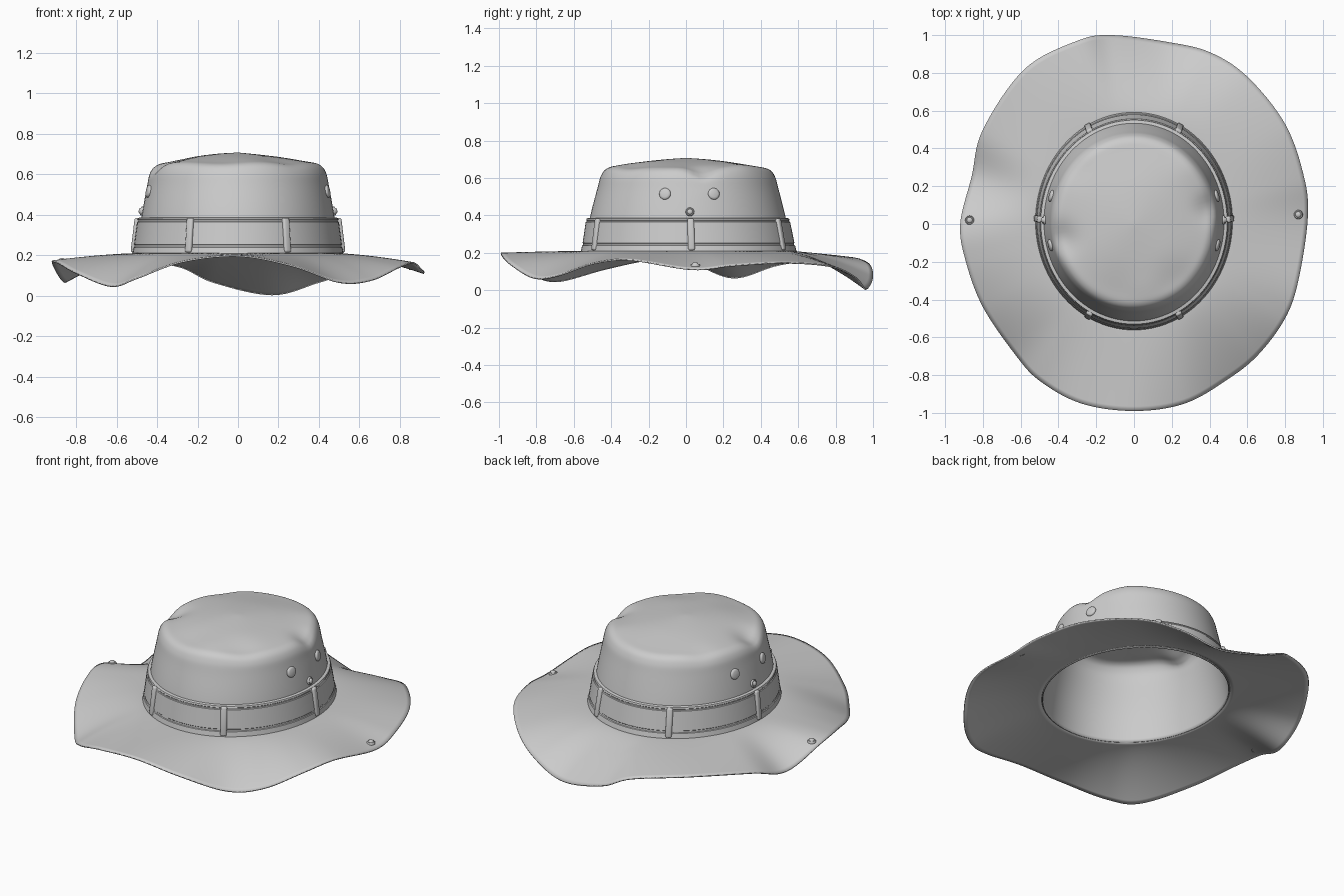
import bpy, bmesh, math
from mathutils import Vector, Matrix

if "Cube" in bpy.data.objects:
    bpy.data.objects.remove(bpy.data.objects["Cube"])

fabric = bpy.data.materials.new("grey fabric")
fabric.use_nodes = True
GREY = (0.6, 0.6, 0.6, 1)
fabric.diffuse_color = GREY
fabric.node_tree.nodes["Principled BSDF"].inputs["Base Color"].default_value = GREY


def finish(name, bm, thickness=0, angle=40):
    """Turn a bmesh into a smooth shaded object, with optional cloth thickness."""
    bmesh.ops.recalc_face_normals(bm, faces=bm.faces)
    mesh = bpy.data.meshes.new(name)
    bm.to_mesh(mesh)
    bm.free()
    obj = bpy.data.objects.new(name, mesh)
    bpy.context.collection.objects.link(obj)
    mesh.materials.append(fabric)
    if thickness:
        mod = obj.modifiers.new("thickness", "SOLIDIFY")
        mod.thickness = thickness
    bpy.ops.object.select_all(action="DESELECT")
    obj.select_set(True)
    bpy.context.view_layer.objects.active = obj
    bpy.ops.object.shade_smooth_by_angle(angle=math.radians(angle))
    return obj


def spline(points, steps, closed):
    """Catmull-Rom curve through tuples of any length."""
    n, out = len(points), []
    pick = (lambda i: points[i % n]) if closed else (lambda i: points[min(max(i, 0), n - 1)])
    for i in range(n if closed else n - 1):
        quad = [pick(i + k) for k in (-1, 0, 1, 2)]
        for s in range(steps):
            t = s / steps
            out.append(tuple(
                0.5 * (2 * b + (c - a) * t + (2 * a - 5 * b + 4 * c - d) * t ** 2
                       + (3 * b - a - 3 * c + d) * t ** 3)
                for a, b, c, d in zip(*quad)))
    if not closed:
        out.append(points[-1])
    return out


def loft(rings, wrap=False, cap=False):
    """Bridge equal closed rings of points with quads."""
    bm = bmesh.new()
    rows = [[bm.verts.new(p) for p in ring] for ring in rings]
    n = len(rows[0])
    pairs = list(zip(rows, rows[1:])) + ([(rows[-1], rows[0])] if wrap else [])
    for lower, upper in pairs:
        for i in range(n):
            j = (i + 1) % n
            bm.faces.new((lower[i], lower[j], upper[j], upper[i]))
    if cap:
        bm.faces.new(rows[-1])
    return bm


# Wavy brim: edge outline swept in to the oval head opening
OPEN_X, OPEN_Y, OPEN_Z, MID_Y = 0.50, 0.56, 0.21, 0.015
edge = [(0, -0.99, 0.2), (0.27, -0.95, 0.15), (0.5, -0.82, 0.07), (0.66, -0.69, 0.08),
        (0.8, -0.5, 0.145), (0.87, -0.3, 0.165), (0.92, 0.03, 0.115), (0.9, 0.25, 0.135),
        (0.8, 0.53, 0.15), (0.6, 0.78, 0.13), (0.4, 0.91, 0.07), (0.17, 0.965, 0.008),
        (-0.12, 1.0, 0.07), (-0.3, 0.97, 0.15), (-0.58, 0.82, 0.18), (-0.8, 0.5, 0.14),
        (-0.86, 0.25, 0.07), (-0.92, 0, 0.165), (-0.89, -0.2, 0.165), (-0.8, -0.44, 0.115),
        (-0.63, -0.69, 0.05), (-0.5, -0.83, 0.09), (-0.28, -0.95, 0.17)]
outline = spline(edge, 8, True)


def brim_ring(t):
    ring = []
    for x, y, z in outline:
        a = math.atan2((y - MID_Y) / OPEN_Y, x / OPEN_X)
        ix, iy = OPEN_X * math.cos(a), MID_Y + OPEN_Y * math.sin(a)
        ring.append(Vector((ix + (x - ix) * t, iy + (y - iy) * t,
                            OPEN_Z + (z - OPEN_Z) * t ** 1.5)))
    return ring


brim_rings = [brim_ring(i / 18) for i in range(19)]
finish("brim", loft(brim_rings), 0.008, 60)

# Crown: stacked ovals (half width, half depth, centre y, height) with soft dents on top
profile = [(0.5, 0.555, 0.015, 0.2), (0.478, 0.525, 0.01, 0.38), (0.45, 0.485, 0.01, 0.54),
           (0.435, 0.465, 0.01, 0.61), (0.405, 0.435, 0.01, 0.648), (0.35, 0.37, 0.01, 0.664),
           (0.2, 0.21, 0.0, 0.69), (0.01, 0.01, 0.0, 0.702)]
dents = [(0.41, 0.09, 0.07, 0.035), (-0.39, -0.08, 0.08, 0.035), (-0.32, 0.3, 0.09, 0.012),
         (0.25, -0.3, 0.1, 0.012), (0.05, -0.36, 0.1, -0.008), (0.3, 0.3, 0.1, -0.01)]
SEG = 96


def crown_point(rx, ry, cy, z, a):
    x, y = rx * math.cos(a), cy + ry * math.sin(a)
    soft = min(max((z - 0.52) / 0.12, 0), 1)
    for dx, dy, r, depth in dents:
        z -= soft * depth * math.exp(-((x - dx) ** 2 + (y - dy) ** 2) / r ** 2)
    z += soft * 0.005 * math.sin(11 * x + 2) * math.cos(9 * y)
    return x, y, z


angles = [2 * math.pi * i / SEG for i in range(SEG)]
finish("crown", loft([[crown_point(*p, a) for a in angles] for p in spline(profile, 6, False)],
                     cap=True), 0.006, 60)


def wall(a, z, out=0):
    """Point on the crown side, its outward direction and its slope frame."""
    for low, high in zip(profile, profile[1:]):
        if z <= high[3]:
            break
    t = (z - low[3]) / (high[3] - low[3])
    rx, ry, cy = (l + (h - l) * t for l, h in zip(low[:3], high[:3]))
    n = Vector((math.cos(a) / rx, math.sin(a) / ry, 0)).normalized()
    return Vector((rx * math.cos(a), cy + ry * math.sin(a), z)) + n * out, n


# Band with raised stitched hems (height, outward offset)
band = [(0.205, 0.0), (0.21, 0.023), (0.238, 0.021), (0.241, 0.017), (0.25, 0.017),
        (0.253, 0.02), (0.364, 0.019), (0.367, 0.015), (0.373, 0.015), (0.376, 0.018),
        (0.384, 0.016), (0.387, 0.0)]
finish("band", loft([[wall(a, z, out)[0] for a in angles] for z, out in band], wrap=True), 0, 35)


def frame(origin, normal, up):
    side = up.cross(normal).normalized()
    up = normal.cross(side)
    return Matrix.Translation(origin) @ Matrix((side, up, normal)).transposed().to_4x4()


def wall_frame(a, z, out=0):
    p, n = wall(a, z, out)
    up = (wall(a, z + 0.02)[0] - wall(a, z - 0.02)[0]).normalized()
    normal = (n - up * n.dot(up)).normalized()
    return frame(p, normal, up)


def at_angle(x, y):
    return math.atan2((y - MID_Y) / OPEN_Y, x / OPEN_X)


# Six belt loops over the band
for i, (x, y) in enumerate([(0.5, 0.03), (0.235, 0.51), (0.235, -0.48)]):
    for side, label in ((1, "left"), (-1, "right")):
        bm = bmesh.new()
        bmesh.ops.create_cube(bm, size=1)
        bmesh.ops.scale(bm, vec=(0.036, 0.172, 0.032), verts=bm.verts)
        bmesh.ops.bevel(bm, geom=bm.edges[:], offset=0.01, segments=3, affect="EDGES", profile=0.5)
        bm.transform(wall_frame(at_angle(side * x, y), 0.298, 0.017))
        finish(f"belt_loop_{label}_{i + 1}", bm)


def stud(name, matrix, radius, rim=False):
    """Low domed disc, optionally with a raised knob."""
    bm = bmesh.new()
    steps = [(1, -0.1), (1, 0.15), (0.9, 0.3), (0.6, 0.38), (0.05, 0.42)]
    if rim:
        steps = [(1, -0.1), (1, 0.3), (0.85, 0.45), (0.65, 0.4), (0.6, 0.65), (0.4, 0.8), (0.05, 0.85)]
    bm.free()
    bm = loft([[Vector((r * math.cos(a), r * math.sin(a), h)) * radius for a in angles[::4]]
               for r, h in steps], cap=True)
    bm.transform(matrix)
    finish(name, bm, 0, 50)


# Vent eyelets and snaps on both sides of the crown
for side, label in ((1, "left"), (-1, "right")):
    for y, place in ((-0.115, "front"), (0.16, "back")):
        stud(f"eyelet_{label}_{place}", wall_frame(at_angle(side * 0.5, y * 1.12), 0.515), 0.031)
    stud(f"crown_snap_{label}", wall_frame(at_angle(side * 0.5, 0.027), 0.418), 0.023, True)

# Matching snaps near the brim edge
for x, y, label in ((0.87, 0.05, "left"), (-0.87, 0.02, "right")):
    spot = min((p for ring in brim_rings for p in ring),
               key=lambda p: (p.x - x) ** 2 + (p.y - y) ** 2)
    stud(f"brim_snap_{label}", frame(Vector((x, y, spot.z)), Vector((0, 0, 1)), Vector((0, 1, 0))),
         0.024, True)
